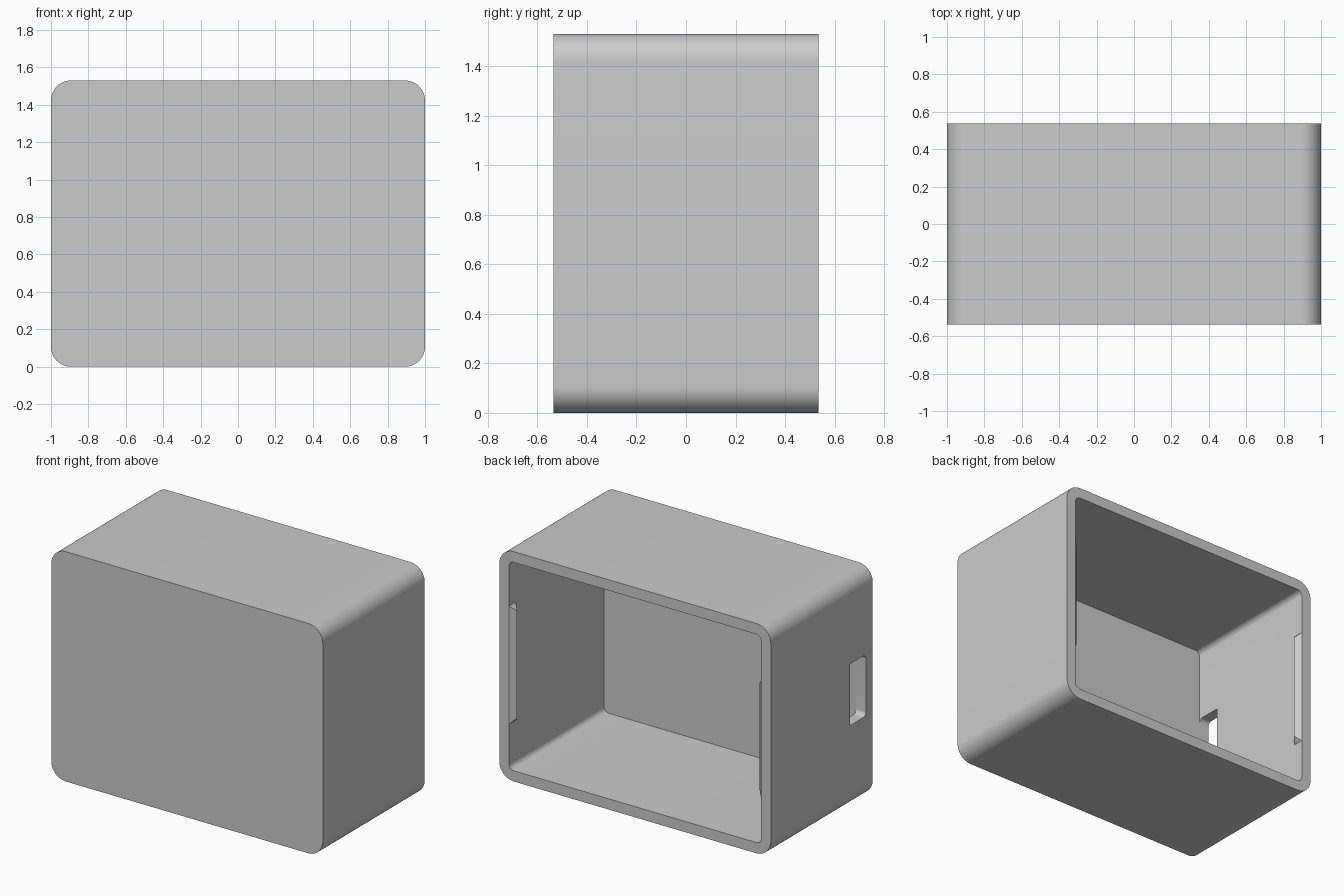
import bpy, bmesh
from mathutils import Vector

# Main dimensions
W, D, H = 2.0, 1.072, 1.53
WALL = 0.0714
RADIUS = 0.107
INNER_X = W / 2 - WALL
FRONT, BACK = -D / 2, D / 2
MID = H / 2

old = bpy.data.objects.get("Cube")
if old:
    bpy.data.objects.remove(old, do_unlink=True)

grey = bpy.data.materials.new("light_grey")
grey.use_nodes = True
grey.diffuse_color = (0.6, 0.6, 0.6, 1)
grey.node_tree.nodes["Principled BSDF"].inputs["Base Color"].default_value = (0.6, 0.6, 0.6, 1)


def add_object(name, bm):
    bmesh.ops.recalc_face_normals(bm, faces=bm.faces)
    mesh = bpy.data.meshes.new(name)
    bm.to_mesh(mesh)
    bm.free()
    mesh.materials.append(grey)
    obj = bpy.data.objects.new(name, mesh)
    bpy.context.collection.objects.link(obj)
    return obj


def rounded_box(name, low, high, axis, radius, rule=lambda p: True):
    """Box whose edges along one axis are rounded where the rule holds."""
    low, high = Vector(low), Vector(high)
    bm = bmesh.new()
    bmesh.ops.create_cube(bm, size=1)
    for v in bm.verts:
        v.co = (low + high) / 2 + v.co * (high - low)
    edges = []
    for e in bm.edges:
        a, b = (v.co for v in e.verts)
        if abs(a[axis] - b[axis]) > 1e-4 and rule((a + b) / 2):
            edges.append(e)
    bmesh.ops.bevel(bm, geom=edges, offset=radius, segments=12,
                    profile=0.5, affect='EDGES')
    return add_object(name, bm)


def cut(target, cutter):
    mod = target.modifiers.new("cut", 'BOOLEAN')
    mod.operation, mod.solver, mod.object = 'DIFFERENCE', 'EXACT', cutter
    bpy.ops.object.select_all(action='DESELECT')
    bpy.context.view_layer.objects.active = target
    target.select_set(True)
    bpy.ops.object.modifier_apply(modifier=mod.name)
    bpy.data.objects.remove(cutter, do_unlink=True)


# Hollow case, open at the back
case = rounded_box("case_shell", (-W / 2, FRONT, 0), (W / 2, BACK, H), 1, RADIUS)
cavity = rounded_box("cavity_cutter", (-INNER_X, FRONT + WALL, WALL),
                     (INNER_X, BACK + 0.2, H - WALL), 1, RADIUS - WALL)
cut(case, cavity)

# Cable opening through one side wall, flush with the inside of the front wall
port_front, port_back, port_half = FRONT + WALL, -0.295, 0.205
port = rounded_box("port_cutter", (-W / 2 - 0.1, port_front, MID - port_half),
                   (-INNER_X + 0.1, port_back, MID + port_half), 0, 0.03,
                   rule=lambda p: p.y < port_front + 0.01)
cut(case, port)

bpy.ops.object.shade_smooth_by_angle(angle=0.6)

# Snap ridges inside the rim, tapered at both ends
SNAP, HALF = 0.0357, 0.393
for name, side in (("left_snap_ridge", 1), ("right_snap_ridge", -1)):
    bm = bmesh.new()
    for end in (-1, 1):
        for y in (BACK, BACK - 2 * SNAP):
            bm.verts.new((side * INNER_X, y, MID + end * HALF))
        bm.verts.new((side * (INNER_X - SNAP), BACK - SNAP, MID + end * (HALF - SNAP)))
    bmesh.ops.convex_hull(bm, input=bm.verts)
    add_object(name, bm)
